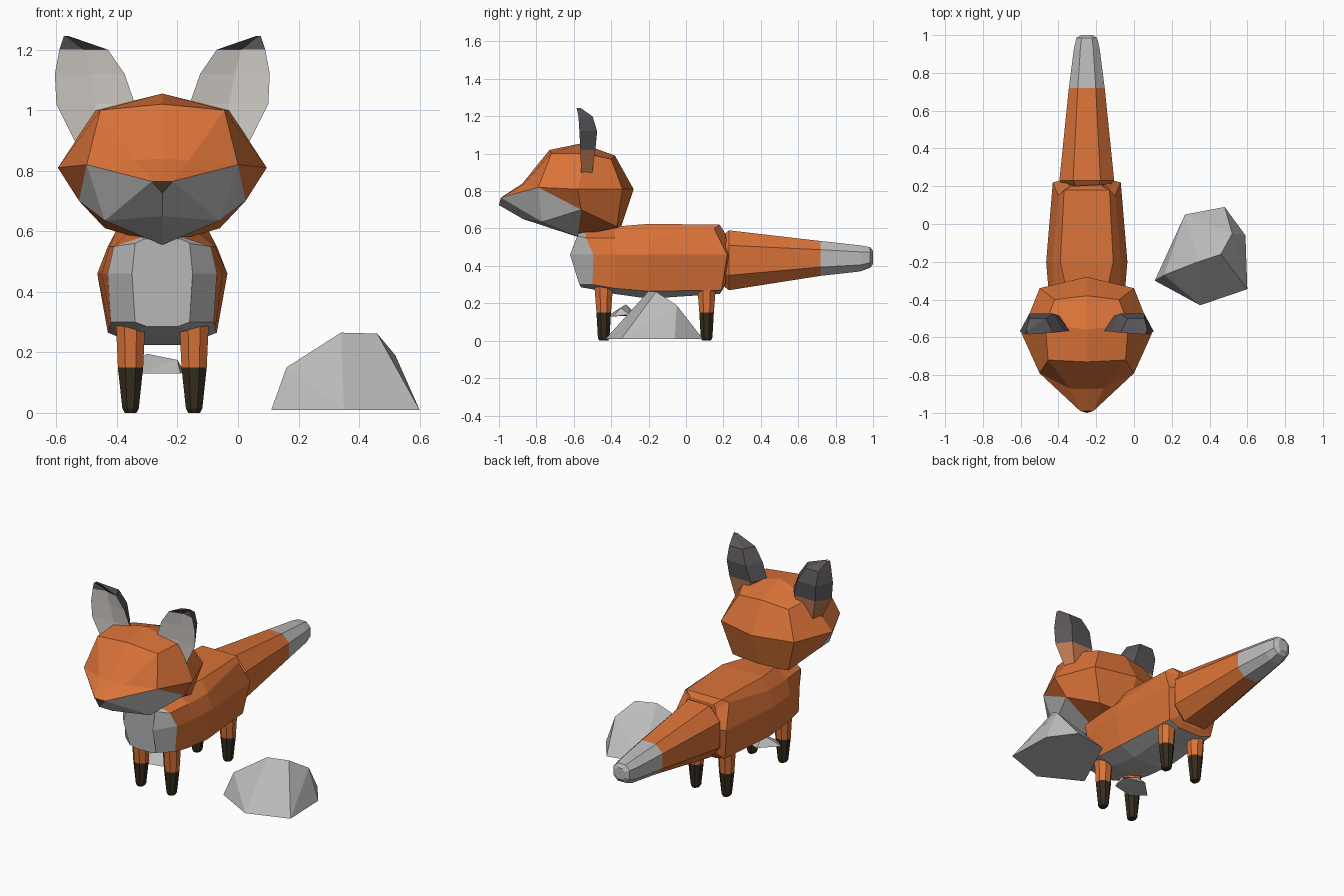
import bpy, bmesh, math
from mathutils import Vector

if "Cube" in bpy.data.objects:
    bpy.data.objects.remove(bpy.data.objects["Cube"])

CX = -0.25  # centre line of the fox


def mat(name, rgb):
    m = bpy.data.materials.new(name)
    m.diffuse_color = (*rgb, 1)
    m.use_nodes = True
    m.node_tree.nodes["Principled BSDF"].inputs["Base Color"].default_value = m.diffuse_color
    return m


ORANGE = mat("orange", (0.70, 0.17, 0.04))
GREY = mat("grey", (0.5, 0.5, 0.5))
DARK = mat("dark brown", (0.035, 0.025, 0.012))
PALE = mat("pale inner ear", (0.63, 0.60, 0.56))
SLATE = mat("slate", (0.10, 0.09, 0.10))
PINK = mat("ear base", (0.55, 0.2, 0.09))


def build(name, verts, faces, paint, mirror=False, cx=CX):
    """Mesh object about the centre line; paint(face) picks the material."""
    bm = bmesh.new()
    vs = [bm.verts.new(v) for v in verts]
    for f in faces:
        bm.faces.new([vs[i] for i in f])
    if mirror:
        dup = bmesh.ops.duplicate(bm, geom=bm.verts[:] + bm.edges[:] + bm.faces[:])["geom"]
        for v in dup:
            if isinstance(v, bmesh.types.BMVert):
                v.co.x = -v.co.x
    bmesh.ops.remove_doubles(bm, verts=bm.verts[:], dist=0.0005)
    bmesh.ops.recalc_face_normals(bm, faces=bm.faces[:])
    bm.normal_update()
    me = bpy.data.meshes.new(name)
    used = []
    for f in bm.faces:
        m = paint(f.calc_center_median(), f.normal)
        if m not in used:
            used.append(m)
        f.material_index = used.index(m)
    for m in used:
        me.materials.append(m)
    bm.to_mesh(me)
    bm.free()
    ob = bpy.data.objects.new(name, me)
    ob.location.x = cx
    bpy.context.collection.objects.link(ob)
    return ob


def loft(name, rings, paint, mirror=False):
    n = len(rings[0])
    faces = [(r * n + i, r * n + (i + 1) % n, (r + 1) * n + (i + 1) % n, (r + 1) * n + i)
             for r in range(len(rings) - 1) for i in range(n)]
    faces += [tuple(range(n)), tuple(range((len(rings) - 1) * n, len(rings) * n))]
    return build(name, [p for r in rings for p in r], faces, paint, mirror)


# body: mirrored half sections (top, shoulder, side, lower, belly)
def section(half):
    return half + [(-x, y, z) for x, y, z in reversed(half)]


body = [
    [(.06, -.575, .575), (.09, -.58, .56), (.10, -.62, .46), (.09, -.57, .30), (.05, -.56, .285)],
    [(.07, -.54, .58), (.16, -.535, .55), (.18, -.495, .46), (.17, -.50, .30), (.08, -.50, .275)],
    [(.10, -.38, .61), (.175, -.38, .55), (.20, -.38, .46), (.175, -.38, .28), (.08, -.38, .25)],
    [(.14, -.20, .625), (.18, -.20, .55), (.215, -.20, .46), (.18, -.20, .265), (.08, -.20, .225)],
    [(.12, .18, .62), (.15, .15, .60), (.18, .22, .46), (.15, .19, .27), (.08, .18, .25)],
    [(.08, .20, .59), (.10, .21, .57), (.12, .235, .46), (.10, .21, .30), (.06, .20, .28)],
]
loft("body", [section(s) for s in body],
     lambda c, n: GREY if c.y < -.51 or (n.z < -.8 and c.y < .15) else ORANGE)


# tail: eight-sided, tapering to a grey tip
def ring(y, w, h, z):
    return [(w * x, y, z + h * k) for x, k in
            [(.5, 1), (1, .5), (1, -.5), (.5, -1), (-.5, -1), (-1, -.5), (-1, .5), (-.5, 1)]]


loft("tail", [ring(.19, .11, .13, .43), ring(.23, .145, .16, .43), ring(.72, .095, .093, .44),
              ring(.93, .068, .07, .44), ring(.985, .055, .055, .445), ring(1.0, .03, .035, .445)],
     lambda c, n: GREY if c.y > .72 else ORANGE)

# head: half mesh mirrored across the centre line
hv = [(0, -.28, .81), (.25, -.34, .81), (.345, -.58, .81), (.25, -.79, .82), (.035, -.99, .765),
      (0, -.99, .765), (0, -1.0, .725), (0, -.38, .99), (.17, -.40, .97), (.22, -.53, 1.0),
      (.205, -.72, 1.0), (0, -.73, 1.02), (0, -.56, 1.055), (.09, -.87, .835), (0, -.875, .84),
      (0, -.35, .60), (.19, -.37, .61), (.275, -.56, .70), (.19, -.77, .635), (0, -.87, .65),
      (0, -.58, .555)]
hf = [(0, 1, 16, 15), (0, 7, 8, 1), (1, 8, 9, 2), (2, 9, 10, 3), (3, 10, 13), (3, 13, 4),
      (10, 11, 14, 13), (13, 14, 5, 4), (7, 12, 9, 8), (12, 11, 10, 9), (1, 2, 17, 16),
      (2, 3, 17), (3, 18, 17), (3, 4, 18), (4, 6, 19, 18), (4, 5, 6), (15, 16, 20),
      (16, 17, 20), (17, 18, 20), (18, 19, 20)]


def head_paint(c, n):
    if c.y < -.985:
        return DARK  # nose
    return GREY if c.y < -.62 and c.z < .765 and n.z < .3 else ORANGE


build("head", hv, hf, head_paint, mirror=True)

# eyes: small slanted plates on the forehead
eye = [(x + .02 * k, y + dy, z) for dy in (0, .03) for x, y, z, k in
       [(.092, -.862, .822, 0), (.115, -.857, .822, 0), (.12, -.825, .874, 0), (.097, -.83, .874, 0)]]
build("eyes", eye, [(0, 1, 2, 3), (4, 5, 6, 7), (0, 1, 5, 4), (1, 2, 6, 5), (2, 3, 7, 6), (3, 0, 4, 7)],
      lambda c, n: DARK, mirror=True)


# ears: stacked sections with a slightly hollow front
def ear_ring(z, a, b, front, back):
    i = (b - a) * .22
    return [(a, front, z), ((a + b) / 2, front + .02, z), (b, front, z),
            (b - i, back, z), (a + i, back, z)]


def ear_paint(c, n):
    if n.y < -.3:
        return PALE if c.z < 1.2 else SLATE
    return PINK if c.z < 1.02 else SLATE


loft("ears", [ear_ring(.87, .20, .275, -.56, -.505), ear_ring(1.02, .09, .35, -.565, -.485),
              ear_ring(1.12, .125, .355, -.57, -.475), ear_ring(1.2, .18, .34, -.575, -.50),
              ear_ring(1.245, .31, .325, -.585, -.565)], ear_paint, mirror=True)

# legs: eight-sided tapered posts with dark feet
for name, y in (("front_legs", -.44), ("back_legs", .11)):
    rows = []
    for z, rx, ry in ((0, .02, .024), (.015, .028, .032), (.15, .043, .04), (.30, .05, .052), (.34, .04, .048)):
        rows.append([(.105 + rx * math.cos(a) * 1.05, y + ry * math.sin(a) * 1.05, z)
                     for a in (math.pi * (k + .5) / 4 for k in range(8))])
    loft(name, rows, lambda c, n: DARK if c.z < .15 else ORANGE, mirror=True)


# rocks: convex hulls of a few points
def rock(name, pts):
    bm = bmesh.new()
    for p in pts:
        bm.verts.new(p)
    bmesh.ops.convex_hull(bm, input=bm.verts[:])
    bmesh.ops.dissolve_limit(bm, angle_limit=.05, verts=bm.verts[:], edges=bm.edges[:])
    me = bpy.data.meshes.new(name)
    bm.to_mesh(me)
    bm.free()
    me.materials.append(GREY)
    bpy.context.collection.objects.link(bpy.data.objects.new(name, me))


rock("large_rock", [(.11, -.30, .01), (.35, -.43, .01), (.60, -.345, .01), (.59, -.06, .01),
                    (.48, .09, .01), (.27, .05, .01), (.16, -.27, .15), (.34, -.20, .265),
                    (.46, -.16, .262), (.52, -.05, .19)])
rock("small_rock", [(-.40, -.36, .135), (-.33, -.42, .13), (-.19, -.39, .13), (-.18, -.30, .14),
                    (-.30, -.26, .135), (-.33, -.36, .17), (-.30, -.32, .195), (-.20, -.35, .175)])
